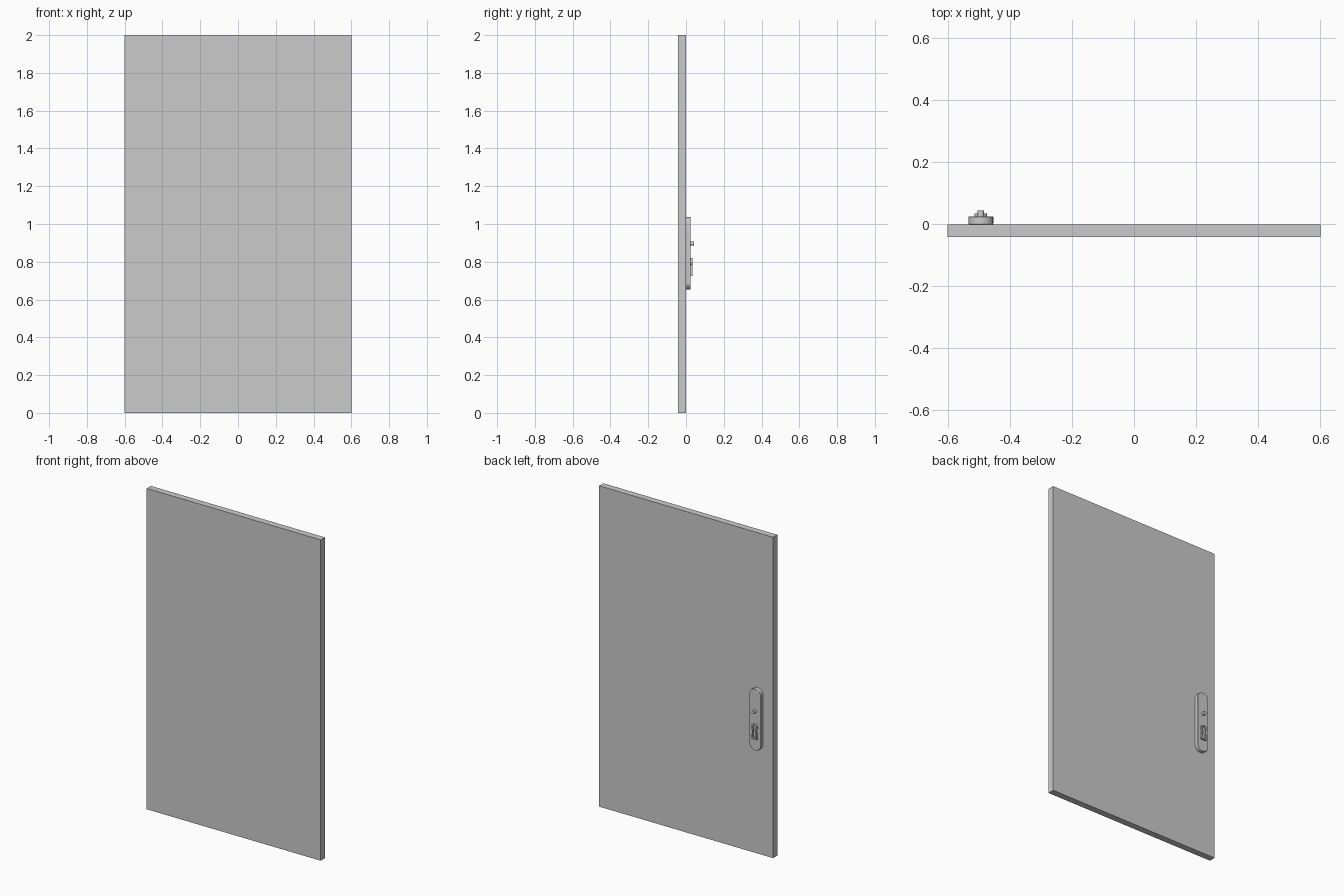
import bpy, bmesh
from math import sin, cos, radians

if "Cube" in bpy.data.objects:
    bpy.data.objects.remove(bpy.data.objects["Cube"])

CX = -0.493  # lock centre line


def finish(bm, name):
    bmesh.ops.recalc_face_normals(bm, faces=bm.faces)
    me = bpy.data.meshes.new(name)
    bm.to_mesh(me)
    bm.free()
    ob = bpy.data.objects.new(name, me)
    bpy.context.collection.objects.link(ob)
    bpy.ops.object.select_all(action='DESELECT')
    bpy.context.view_layer.objects.active = ob
    ob.select_set(True)
    bpy.ops.object.shade_smooth_by_angle(angle=radians(35))
    return ob


def prism(name, outline, y0, y1):
    """Extrude an x-z outline from y0 to y1."""
    bm = bmesh.new()
    face = bm.faces.new([bm.verts.new((x, y0, z)) for x, z in outline])
    ext = bmesh.ops.extrude_face_region(bm, geom=[face])["geom"]
    for v in ext:
        if isinstance(v, bmesh.types.BMVert):
            v.co.y = y1
    return finish(bm, name)


def ring(name, outer, inner, y0, y1):
    """Extruded band between two matching outlines."""
    bm = bmesh.new()
    loops = [[bm.verts.new((x, y, z)) for x, z in pts]
             for pts, y in ((outer, y0), (outer, y1), (inner, y1), (inner, y0))]
    n = len(outer)
    for k in range(4):
        a, b = loops[k], loops[(k + 1) % 4]
        for i in range(n):
            j = (i + 1) % n
            bm.faces.new((a[i], a[j], b[j], b[i]))
    return finish(bm, name)


def arc(cz, r, a0, a1, n):
    return [(CX + r * cos(radians(a0 + (a1 - a0) * i / n)),
             cz + r * sin(radians(a0 + (a1 - a0) * i / n))) for i in range(n + 1)]


def keyhole(r, foot, bottom):
    """Round head with a flared skirt."""
    return arc(0.799, r, -50, 230, 24) + [(CX - foot, bottom), (CX + foot, bottom)]


# Door leaf
prism("door_panel", [(-0.6, 0), (0.6, 0), (0.6, 2), (-0.6, 2)], -0.042, -0.001)

# Lock plate with rounded ends
r = 0.04
plate = prism("lock_plate", arc(1.036 - r, r, 0, 180, 24) + arc(0.652 + r, r, 180, 360, 24),
              -0.001, 0.024)
bev = plate.modifiers.new("edge", 'BEVEL')
bev.width, bev.segments, bev.limit_method, bev.angle_limit = 0.002, 2, 'ANGLE', radians(40)

# Keyhole surround
ring("keyhole_surround", keyhole(0.0205, 0.019, 0.725), keyhole(0.012, 0.011, 0.733), 0.023, 0.034)

# Small round button above the keyhole
prism("lock_button", arc(0.896, 0.0105, 0, 345, 23), 0.023, 0.043)
